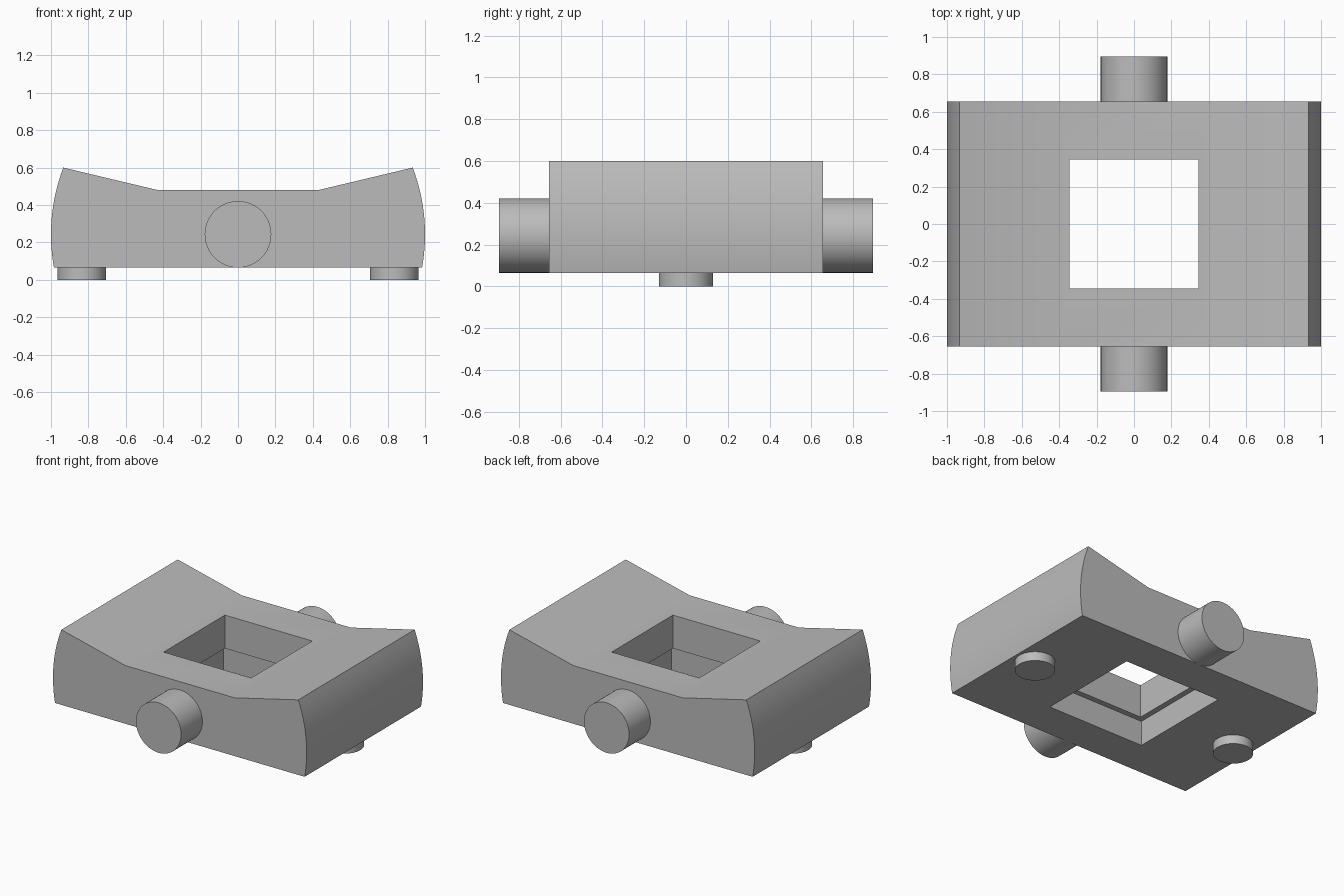
import bpy, bmesh, math
from mathutils import Matrix

cube = bpy.data.objects.get("Cube")
if cube:
    bpy.data.objects.remove(cube, do_unlink=True)

BASE_Z, AXIS_Z, TOP_Z, TIP_Z = 0.065, 0.243, 0.48, 0.6
HALF_Y = 0.655

# Single plain grey
grey = bpy.data.materials.new("plain grey")
grey.use_nodes = True
colour = (0.5, 0.5, 0.5, 1)
grey.diffuse_color = colour
grey.node_tree.nodes["Principled BSDF"].inputs["Base Color"].default_value = colour


def add_object(name, bm):
    bmesh.ops.recalc_face_normals(bm, faces=bm.faces)
    mesh = bpy.data.meshes.new(name)
    bm.to_mesh(mesh)
    bm.free()
    mesh.materials.append(grey)
    obj = bpy.data.objects.new(name, mesh)
    bpy.context.collection.objects.link(obj)
    return obj


def cylinder(name, radius, depth, matrix):
    bm = bmesh.new()
    bmesh.ops.create_cone(bm, cap_ends=True, segments=64, radius1=radius,
                          radius2=radius, depth=depth, matrix=matrix)
    return add_object(name, bm)


def cutter(name, half, z0, z1):
    bm = bmesh.new()
    size = Matrix.Diagonal((2 * half, 2 * half, z1 - z0, 1))
    bmesh.ops.create_cube(bm, size=1, matrix=Matrix.Translation((0, 0, (z0 + z1) / 2)) @ size)
    obj = add_object(name, bm)
    obj.hide_render = True
    return obj


def smooth(obj):
    bpy.ops.object.select_all(action="DESELECT")
    obj.select_set(True)
    bpy.context.view_layer.objects.active = obj
    bpy.ops.object.shade_smooth_by_angle(angle=math.radians(20))


# Body: saddle-topped profile with arc ends, extruded front to back
start, end = math.asin(BASE_Z - AXIS_Z), math.asin(TIP_Z - AXIS_Z)
steps = 16
side = []
for i in range(steps + 1):
    a = start + (end - start) * i / steps
    side.append((math.cos(a), AXIS_Z + math.sin(a)))
side.append((0.43, TOP_Z))
profile = side + [(-x, z) for x, z in reversed(side)]

bm = bmesh.new()
face = bm.faces.new([bm.verts.new((x, -HALF_Y, z)) for x, z in profile])
out = bmesh.ops.extrude_face_region(bm, geom=[face])
verts = [v for v in out["geom"] if isinstance(v, bmesh.types.BMVert)]
bmesh.ops.translate(bm, verts=verts, vec=(0, 2 * HALF_Y, 0))
body = add_object("body", bm)

# Square opening, wider below the inner ledge
cutters = [cutter("opening_cutter", 0.345, -0.2, 1),
           cutter("recess_cutter", 0.385, -0.1, AXIS_Z)]
bpy.context.view_layer.objects.active = body
for c in cutters:
    mod = body.modifiers.new(c.name, "BOOLEAN")
    mod.operation = "DIFFERENCE"
    mod.solver = "EXACT"
    mod.object = c
    bpy.ops.object.modifier_apply(modifier=mod.name)
    bpy.data.objects.remove(c, do_unlink=True)
smooth(body)

# Round pivot pins front and back
for name, s in (("front_pin", -1), ("back_pin", 1)):
    place = Matrix.Translation((0, s * 0.775, AXIS_Z)) @ Matrix.Rotation(math.pi / 2, 4, "X")
    smooth(cylinder(name, 0.178, 0.24, place))

# Round feet left and right
for name, s in (("left_foot", 1), ("right_foot", -1)):
    smooth(cylinder(name, 0.13, BASE_Z, Matrix.Translation((s * 0.835, 0, BASE_Z / 2))))
